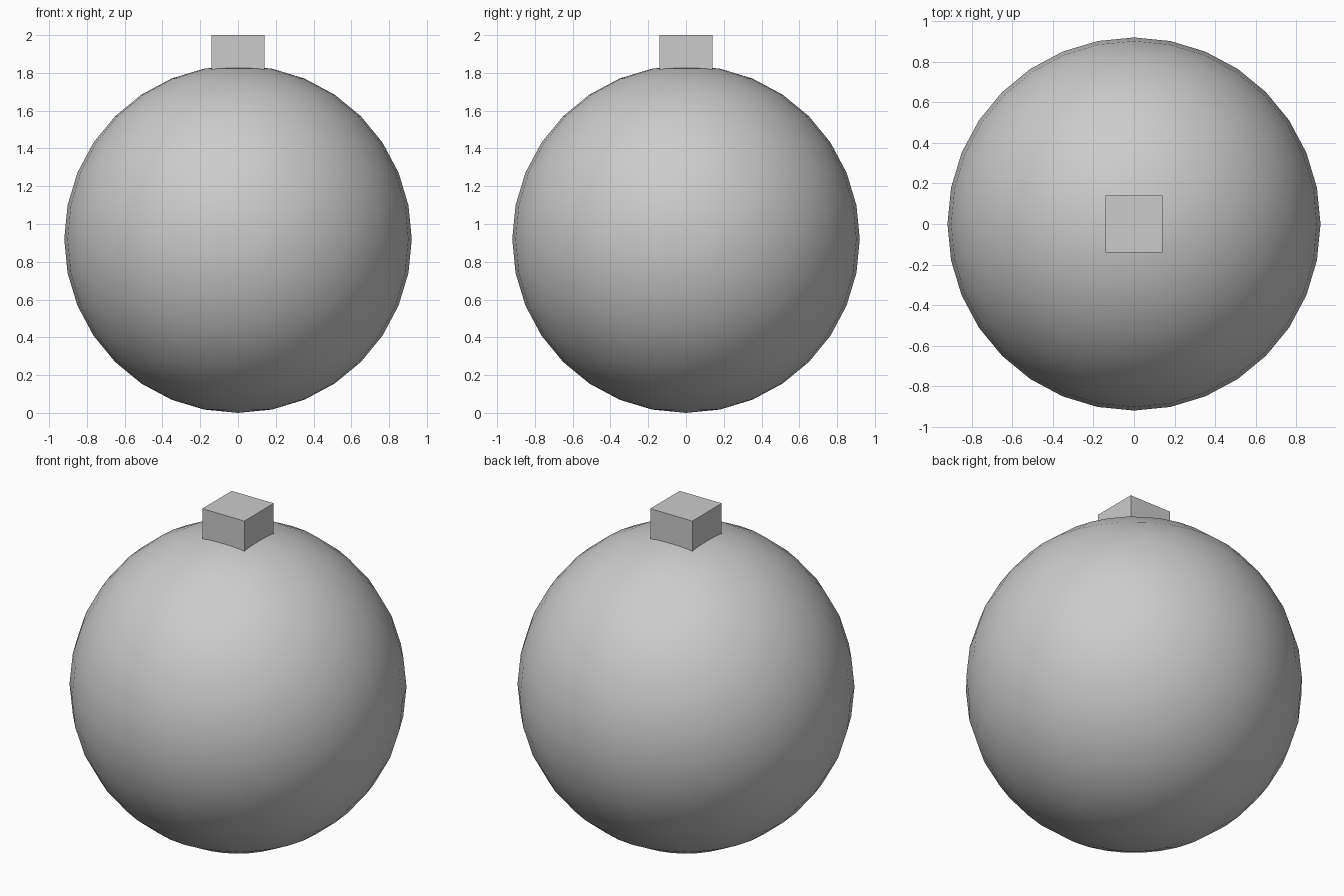
import bpy

if "Cube" in bpy.data.objects:
    bpy.data.objects.remove(bpy.data.objects["Cube"])

R = 0.92       # ball radius
CAP = 0.28     # cap cube side

# Round ball body, smooth shaded
bpy.ops.mesh.primitive_uv_sphere_add(segments=32, ring_count=16, radius=R, location=(0, 0, R))
ball = bpy.context.object
ball.name = "ball"
bpy.ops.object.shade_smooth()

# Square cap, partly sunk into the top of the ball
bpy.ops.mesh.primitive_cube_add(size=CAP, location=(0, 0, 2 - CAP / 2))
cap = bpy.context.object
cap.name = "cap"
